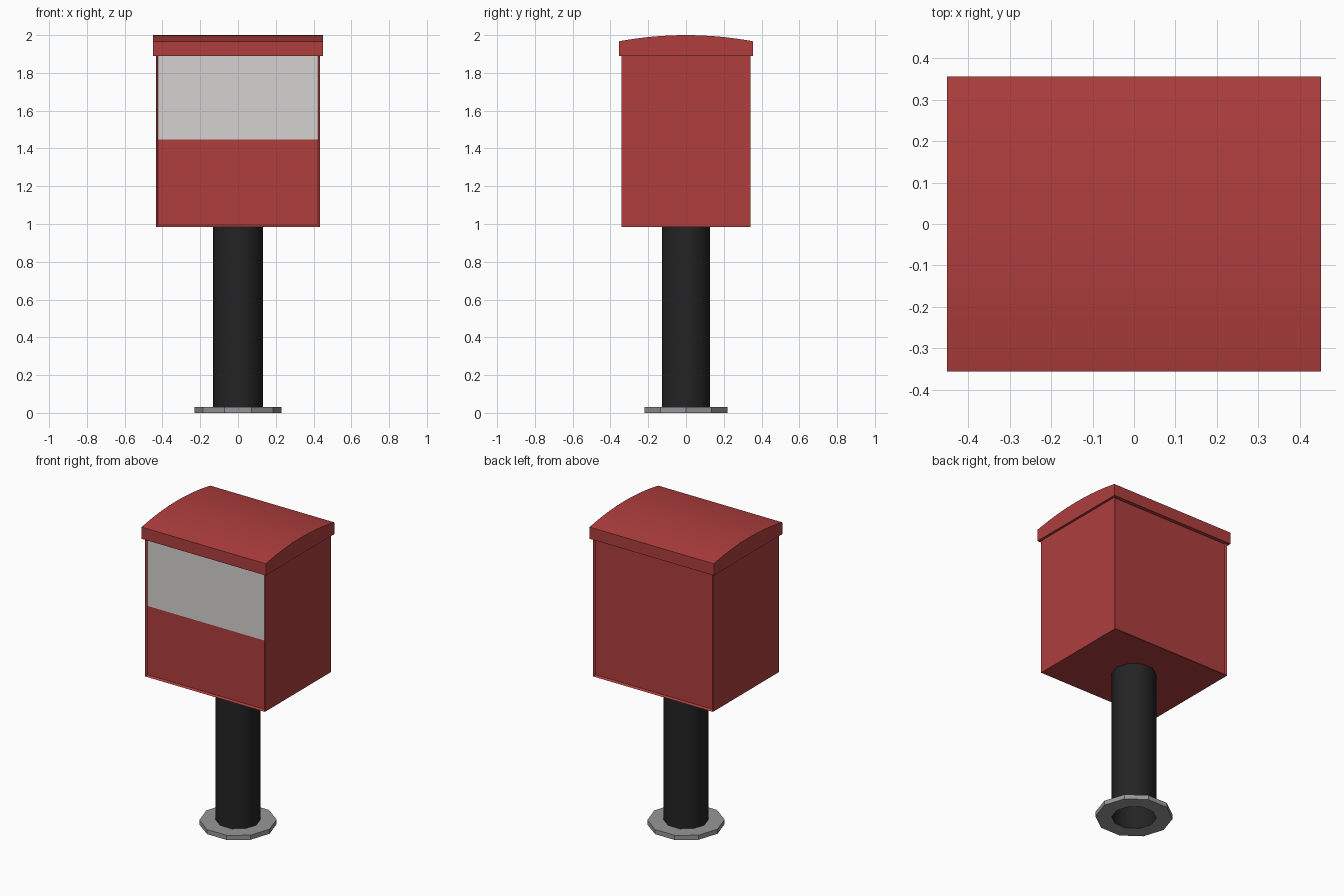
import bpy, bmesh, math

if "Cube" in bpy.data.objects:
    bpy.data.objects.remove(bpy.data.objects["Cube"])

def material(name, rgb):
    m = bpy.data.materials.new(name)
    m.diffuse_color = (*rgb, 1)
    m.use_nodes = True
    m.node_tree.nodes["Principled BSDF"].inputs["Base Color"].default_value = m.diffuse_color
    return m

RED = material("red paint", (0.43, 0.048, 0.048))
WHITE = material("off white", (0.66, 0.65, 0.63))
BLACK = material("black metal", (0.017, 0.017, 0.017))
GREY = material("grey metal", (0.31, 0.31, 0.315))

def finish(bm, name, mats, smooth=None):
    bmesh.ops.recalc_face_normals(bm, faces=bm.faces)
    me = bpy.data.meshes.new(name)
    bm.to_mesh(me)
    bm.free()
    for m in mats:
        me.materials.append(m)
    ob = bpy.data.objects.new(name, me)
    bpy.context.collection.objects.link(ob)
    if smooth:
        bpy.ops.object.select_all(action='DESELECT')
        ob.select_set(True)
        bpy.context.view_layer.objects.active = ob
        bpy.ops.object.shade_smooth_by_angle(angle=math.radians(smooth))
    return ob

def ring(bm, r, z, n=10):
    return [bm.verts.new((r * math.cos(2 * math.pi * i / n),
                          r * math.sin(2 * math.pi * i / n), z)) for i in range(n)]

def bridge(bm, a, b):
    n = len(a)
    for i in range(n):
        j = (i + 1) % n
        bm.faces.new((a[i], a[j], b[j], b[i]))

# box with recessed front and back panels; upper front panel is white
bm = bmesh.new()
bmesh.ops.create_cube(bm, size=1)
z0, z1 = 0.985, 1.905
for v in bm.verts:
    v.co = (v.co.x * 0.87, v.co.y * 0.684, z0 + (v.co.z + 0.5) * (z1 - z0))
bm.normal_update()
panels = [f for f in bm.faces if abs(f.normal.y) > 0.9]
bmesh.ops.inset_individual(bm, faces=panels, thickness=0.015, depth=-0.01)
front = next(f for f in panels if f.normal.y < 0)
bmesh.ops.bisect_plane(bm, geom=[front] + list(front.edges) + list(front.verts),
                       plane_co=(0, 0, 1.447), plane_no=(0, 0, 1))
bm.normal_update()
for f in bm.faces:
    c = f.calc_center_median()
    if f.normal.y < -0.9 and c.z > 1.447 and abs(c.x) < 0.1 and c.z < 1.85:
        f.material_index = 1
finish(bm, "mail_box_body", [RED, WHITE])

# curved lid
bm = bmesh.new()
hy, edge, top, n = 0.356, 1.967, 2.0, 16
sag = top - edge
R = (hy * hy + sag * sag) / (2 * sag)
half = math.asin(hy / R)
prof = [(-hy, 1.89)]
for i in range(n + 1):
    a = -half + 2 * half * i / n
    prof.append((R * math.sin(a), top - R + R * math.cos(a)))
prof.append((hy, 1.89))
face = bm.faces.new([bm.verts.new((-0.451, y, z)) for y, z in prof])
ext = bmesh.ops.extrude_face_region(bm, geom=[face])["geom"]
bmesh.ops.translate(bm, vec=(0.902, 0, 0),
                    verts=[g for g in ext if isinstance(g, bmesh.types.BMVert)])
finish(bm, "curved_lid", [RED], smooth=30)

# hollow post, open at the bottom
bm = bmesh.new()
low, high = ring(bm, 0.133, 0), ring(bm, 0.133, 0.99)
bridge(bm, low, high)
bm.faces.new(high)
finish(bm, "post", [BLACK], smooth=40)

# ten-sided base flange around the post
bm = bmesh.new()
loops = [ring(bm, r, z) for r, z in ((0.133, 0), (0.23, 0), (0.23, 0.03), (0.133, 0.03))]
for a, b in zip(loops, loops[1:]):
    bridge(bm, a, b)
finish(bm, "base_flange", [GREY])
